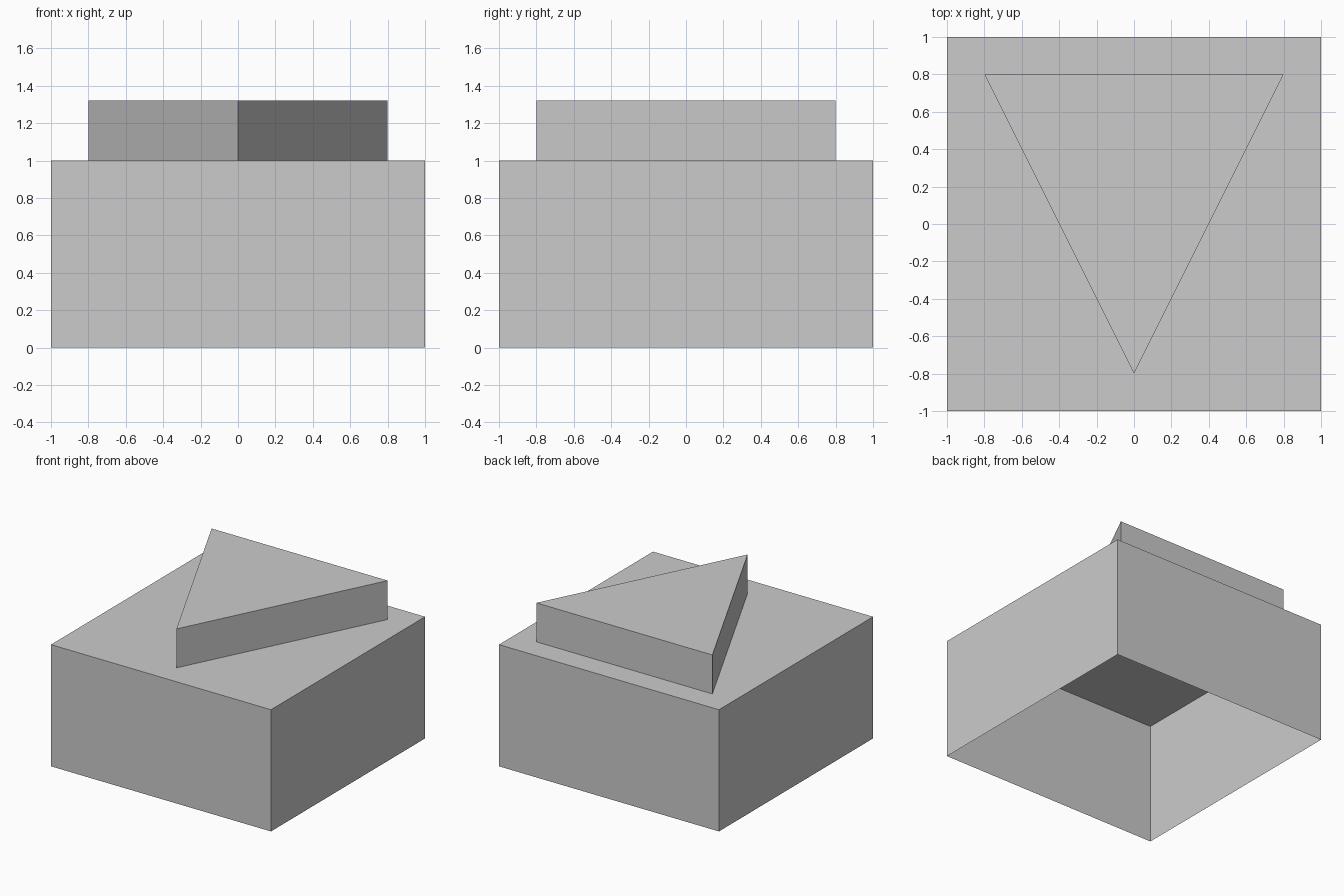
import bpy, bmesh

if "Cube" in bpy.data.objects:
    bpy.data.objects.remove(bpy.data.objects["Cube"])


def extrude_profile(name, profile, z0, z1, open_bottom=False):
    """Extrude a flat outline upward into a prism, optionally hollow below."""
    bm = bmesh.new()
    base = bm.faces.new([bm.verts.new((x, y, z0)) for x, y in profile])
    ext = bmesh.ops.extrude_face_region(bm, geom=[base], use_keep_orig=True)
    top = [g for g in ext["geom"] if isinstance(g, bmesh.types.BMVert)]
    bmesh.ops.translate(bm, verts=top, vec=(0, 0, z1 - z0))
    bmesh.ops.recalc_face_normals(bm, faces=bm.faces)
    if open_bottom:
        floor = [f for f in bm.faces if all(abs(v.co.z - z0) < 1e-5 for v in f.verts)]
        bmesh.ops.delete(bm, geom=floor, context='FACES_ONLY')
        bmesh.ops.recalc_face_normals(bm, faces=bm.faces)
    mesh = bpy.data.meshes.new(name)
    bm.to_mesh(mesh)
    bm.free()
    obj = bpy.data.objects.new(name, mesh)
    bpy.context.collection.objects.link(obj)
    return obj


# Square box, thin-walled and open underneath
extrude_profile("base_box", [(-1, -1), (1, -1), (1, 1), (-1, 1)], 0, 1, open_bottom=True)

# Raised triangle pointing to the front
extrude_profile("triangle_block", [(0, -0.8), (0.8, 0.8), (-0.8, 0.8)], 1.0, 1.32)
